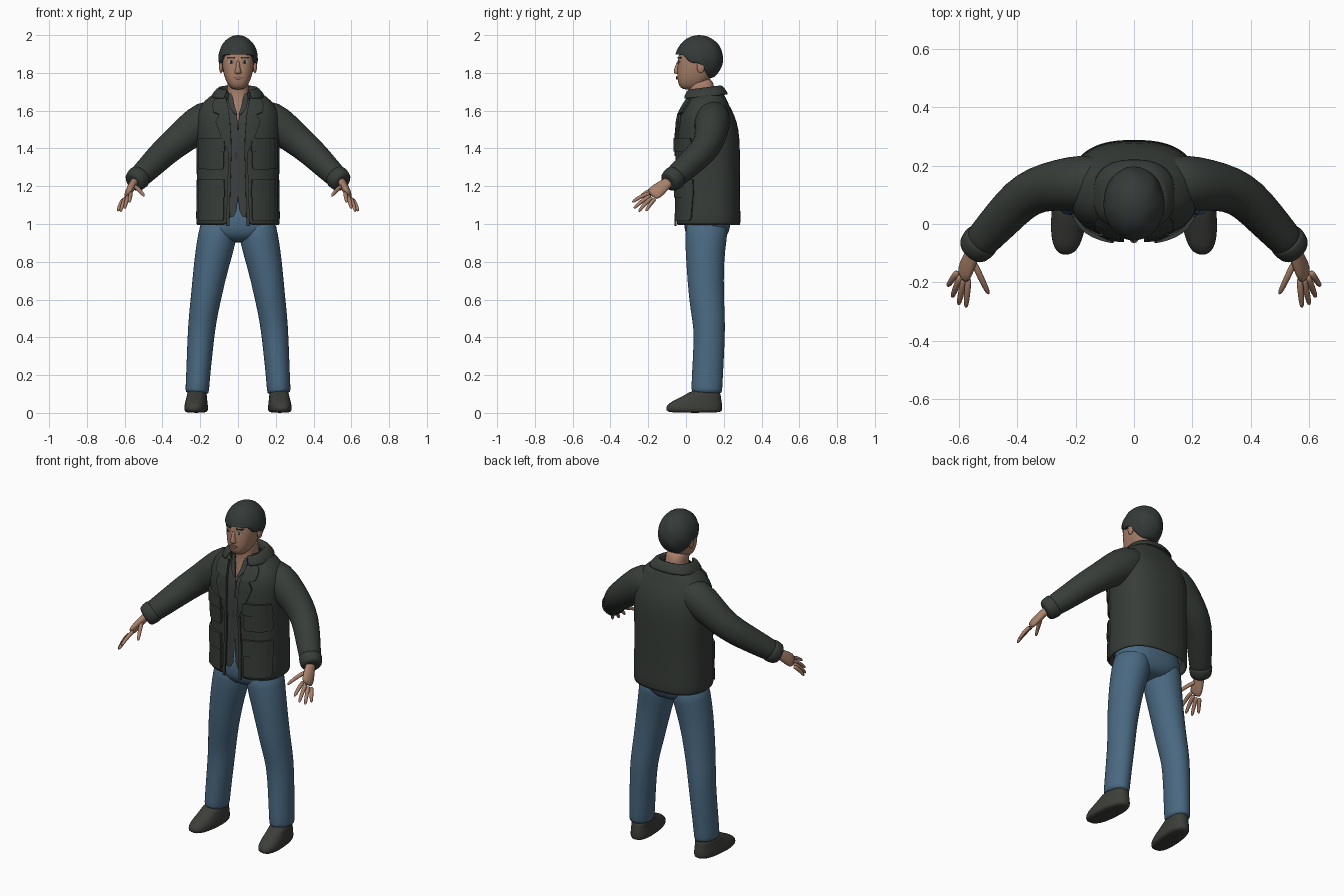
import bpy, bmesh, math
from mathutils import Vector

if "Cube" in bpy.data.objects:
    bpy.data.objects.remove(bpy.data.objects["Cube"], do_unlink=True)

N = 2.5  # squareness of horizontal cross-sections


def material(name, r, g, b):
    m = bpy.data.materials.new(name)
    m.diffuse_color = (r, g, b, 1)
    m.use_nodes = True
    bsdf = m.node_tree.nodes["Principled BSDF"]
    bsdf.inputs["Base Color"].default_value = (r, g, b, 1)
    bsdf.inputs["Roughness"].default_value = 0.8
    return m


JACKET = material("jacket dark green", .038, .046, .039)
SHIRT = material("shirt grey", .046, .052, .048)
JEANS = material("jeans blue", .068, .14, .22)
SKIN = material("skin", .40, .22, .145)
HAIR = material("hair dark", .035, .043, .040)
SHOE = material("shoe dark olive", .046, .049, .041)
LIPS = material("lips", .30, .13, .095)
EYE = material("eye pale", .38, .42, .41)
METAL = material("zip grey", .3, .3, .3)


def finish(name, bm, mat, mirror=False, thick=0, sub=1, smooth=True):
    bmesh.ops.recalc_face_normals(bm, faces=bm.faces[:])
    me = bpy.data.meshes.new(name)
    bm.to_mesh(me)
    bm.free()
    me.materials.append(mat)
    for p in me.polygons:
        p.use_smooth = smooth
    ob = bpy.data.objects.new(name, me)
    bpy.context.collection.objects.link(ob)
    if mirror:
        ob.modifiers.new("Mirror", "MIRROR")
    if thick:
        s = ob.modifiers.new("Solidify", "SOLIDIFY")
        s.thickness, s.offset = thick, 0
    if sub:
        s = ob.modifiers.new("Subdivision", "SUBSURF")
        s.levels = s.render_levels = sub
    return ob


def bridge(rings, closed=True, cap=True):
    bm = bmesh.new()
    vs = [[bm.verts.new(p) for p in ring] for ring in rings]
    n = len(vs[0])
    for a, b in zip(vs, vs[1:]):
        for i in range(n if closed else n - 1):
            j = (i + 1) % n
            bm.faces.new((a[i], a[j], b[j], b[i]))
    if cap:
        bm.faces.new(vs[0])
        bm.faces.new(vs[-1])
    return bm


def spow(v):
    return math.copysign(abs(v) ** (2 / N), v)


def loft(name, rings, mat, seg=32, cx=0, tilt=0, shear=0, **kw):
    """Horizontal rings (z, front, back, half width[, half gap at the front])."""
    gapped = len(rings[0]) > 4
    out = []
    for z, f, b, rx, *gap in rings:
        a0 = math.asin((gap[0] / rx) ** (N / 2)) if gapped else 0
        steps = seg if gapped else seg - 1
        ring = []
        for i in range(seg):
            a = a0 + (math.tau - 2 * a0) * i / (steps - 1 if gapped else steps + 1)
            s, c = spow(math.sin(a)), spow(math.cos(a))
            y = (f + b) / 2 - (b - f) / 2 * c
            ring.append((cx + rx * s + shear * (.1 - y), y, z - tilt * c))
        out.append(ring)
    bm = bridge(out, not gapped, not gapped)
    return finish(name, bm, mat, **kw)


def tube(name, pts, mat, seg=16, **kw):
    """Elliptical tube through (x, y, z, radius across, radius front to back)."""
    path = [Vector(p[:3]) for p in pts]
    rings = []
    for i, p in enumerate(pts):
        t = (path[min(i + 1, len(pts) - 1)] - path[max(i - 1, 0)]).normalized()
        v = Vector((0, 1, 0))
        v = (v - v.dot(t) * t).normalized()
        u = v.cross(t)
        rings.append([path[i] + u * p[3] * math.cos(k * math.tau / seg)
                      + v * p[4] * math.sin(k * math.tau / seg) for k in range(seg)])
    return finish(name, bridge(rings), mat, **kw)


def lerp(table, z):
    for a, b in zip(table, table[1:]):
        if a[0] <= z <= b[0]:
            t = (z - a[0]) / (b[0] - a[0])
            return [p + (q - p) * t for p, q in zip(a, b)]
    return table[0] if z < table[0][0] else table[-1]


def patch(name, base, rows, mat, lift, thick, mirror=True, cols=6):
    """Plate hugging the front of a loft; rows are (z, x from, x to)."""
    grid = []
    for z, x0, x1 in rows:
        _, f, b, rx, *_ = lerp(base, z)
        row = []
        for i in range(cols + 1):
            x = x0 + (x1 - x0) * i / cols
            w = min(abs(x) / rx, .99)
            row.append((x, (f + b) / 2 - (b - f) / 2 * (1 - w ** N) ** (1 / N) - lift, z))
        grid.append(row)
    return finish(name, bridge(grid, False, False), mat, mirror, thick, 0, False)


def ball(name, centre, radii, mat, shape=None, seg=16, **kw):
    bm = bmesh.new()
    bmesh.ops.create_uvsphere(bm, u_segments=seg * 2, v_segments=seg, radius=1)
    for v in bm.verts:
        v.co = Vector(c + r * k for c, r, k in zip(centre, radii, v.co))
        if shape:
            shape(v)
    return finish(name, bm, mat, **kw)


# Jacket body, open down the front
body = [(.99, -.05, .285, .218, .05), (1.1, -.045, .28, .215, .045),
        (1.25, -.042, .28, .212, .04), (1.4, -.045, .28, .215, .035),
        (1.5, -.045, .275, .218, .04), (1.58, -.03, .25, .215, .045),
        (1.63, -.005, .22, .19, .055), (1.67, .02, .205, .15, .06),
        (1.71, .045, .175, .085, .055)]
loft("jacket_body", body, JACKET, seg=40, thick=.012)
loft("jacket_collar", [(1.67, .0, .165, .083, .05), (1.725, .01, .175, .09, .05),
                       (1.715, -.005, .195, .11, .06), (1.672, -.022, .222, .142, .07)],
     JACKET, tilt=.012, thick=.01)
patch("lapels", body, [(1.36, .034, .042), (1.45, .036, .085), (1.54, .042, .118),
                       (1.58, .046, .098), (1.59, .047, .128), (1.63, .055, .135),
                       (1.66, .062, .12)], JACKET, .012, .012)

# Front facings and pockets with flaps
patch("front_facings", body, [(.99, .045, .062), (1.2, .04, .056), (1.37, .035, .05)],
      JACKET, .008, .01)
for name, low, mid, high in (("chest", 1.29, 1.385, 1.455), ("hip", 1.015, 1.14, 1.235)):
    patch(name + "_pockets", body, [(low, .08, .198), (low + .02, .074, .203),
                                    (mid, .074, .203), (high - .01, .078, .2)],
          JACKET, .008, .018)
    patch(name + "_pocket_flaps", body, [(mid, .072, .206), (mid + .015, .07, .207),
                                         (high, .074, .204)], JACKET, .018, .014)

# Sleeves and cuffs
tube("sleeves", [(.07, .145, 1.59, .075, .08), (.17, .142, 1.555, .107, .1),
                 (.26, .133, 1.488, .093, .088), (.33, .12, 1.43, .082, .08),
                 (.39, .085, 1.38, .077, .075), (.45, .02, 1.32, .07, .07),
                 (.51, -.045, 1.26, .062, .062), (.545, -.085, 1.228, .057, .057)],
     JACKET, seg=20, mirror=True)
tube("cuffs", [(.515, -.048, 1.258, .06, .06), (.522, -.056, 1.25, .067, .066),
               (.55, -.09, 1.222, .061, .06), (.555, -.095, 1.218, .045, .045)],
     JACKET, seg=20, mirror=True)

# Shirt with a V neck and zip pull
shirt = [(1.035, -.035, .26, .195, 0), (1.25, -.028, .26, .19, 0),
         (1.5, -.03, .25, .19, 0), (1.58, -.012, .22, .18, .004),
         (1.63, .012, .2, .15, .02), (1.7, .028, .16, .064, .032)]
loft("shirt", shirt, SHIRT, seg=40)
patch("shirt_collar", shirt, [(1.58, .004, .016), (1.62, .017, .046), (1.69, .032, .055)],
      SHIRT, .008, .006)
patch("zip_pull", shirt, [(1.345, -.014, -.008), (1.38, -.014, -.008)], METAL, .006, .006,
      mirror=False)

# Jeans
loft("jeans_hips", [(.9, .04, .19, .06), (.94, 0, .22, .17), (.98, -.01, .235, .2),
                    (1.03, -.01, .235, .195), (1.12, 0, .22, .17)], JEANS)
tube("jeans_legs", [(.1, .115, 1.03, .095, .115), (.108, .105, .93, .106, .112),
                    (.14, .1, .8, .094, .1), (.171, .108, .6, .08, .093),
                    (.187, .12, .5, .075, .087), (.197, .125, .4, .071, .082),
                    (.211, .113, .2, .064, .083), (.216, .11, .115, .063, .082),
                    (.217, .11, .1, .061, .08)], JEANS, seg=24, mirror=True)

# Shoes
loft("shoes", [(0, -.09, .185, .052), (.012, -.106, .192, .061), (.035, -.108, .193, .061),
               (.06, -.08, .19, .057), (.085, -.02, .185, .052), (.13, .045, .18, .05)],
     SHOE, seg=24, cx=.217, shear=.08, mirror=True)

# Neck and head
loft("neck", [(1.5, 0, .2, .13), (1.6, .006, .18, .1), (1.66, .018, .16, .061),
              (1.72, .018, .15, .056), (1.78, 0, .14, .06)], SKIN)
head = [(1.71, -.015, .05, .025), (1.73, -.038, .09, .05), (1.77, -.047, .13, .07),
        (1.82, -.046, .165, .082), (1.87, -.042, .175, .087),
        (1.92, -.036, .165, .083), (1.96, -.005, .13, .055)]
loft("head", head, SKIN)
loft("nose", [(1.792, -.052, 0, .017), (1.8, -.066, 0, .021), (1.812, -.066, 0, .016),
              (1.84, -.056, 0, .01), (1.87, -.044, 0, .011)], SKIN, seg=16)
ball("ears", (.09, .078, 1.832), (.011, .022, .034), SKIN, seg=8, mirror=True)

# Face details
patch("eyes", head, [(1.851, .03, .042), (1.858, .023, .051), (1.865, .028, .046)],
      EYE, .003, .004)
patch("irises", head, [(1.852, .033, .042), (1.865, .033, .042)], HAIR, .005, .004)
patch("eyebrows", head, [(1.876, .02, .054), (1.884, .017, .058)], HAIR, .003, .006)
patch("lips", head, [(1.766, 0, .012), (1.774, 0, .027), (1.782, 0, .012)], LIPS, .003, .006)

# Hair: a lumpy cap trimmed along the hairline
hairline = [(-.1, 1.9), (-.01, 1.895), (.02, 1.855), (.08, 1.85), (.115, 1.775), (.2, 1.765)]


def trim(v):
    x, y, z = v.co
    a = math.atan2(y - .07, x)
    k = 1 + .018 * math.sin(7 * a + 40 * z) * math.sin(30 * z)
    v.co = (x * k, .07 + (y - .07) * k, max(z, lerp(hairline, y)[1]))


ball("hair", (0, .07, 1.875), (.105, .127, .125), HAIR, trim, seg=24)

# Hands
tube("palms", [(.54, -.075, 1.235, .024, .028), (.556, -.11, 1.21, .022, .032),
               (.574, -.15, 1.178, .021, .042), (.588, -.185, 1.148, .016, .04)],
     SKIN, mirror=True)
fingers = {"index": ((.566, -.182, 1.166), (.575, -.285, 1.115)),
           "middle": ((.58, -.182, 1.152), (.6, -.276, 1.082)),
           "ring": ((.593, -.176, 1.142), (.622, -.25, 1.065)),
           "little": ((.603, -.162, 1.134), (.637, -.212, 1.068)),
           "thumb": ((.552, -.125, 1.202), (.497, -.24, 1.148))}
for name, (root, tip) in fingers.items():
    root, tip = Vector(root), Vector(tip)
    bend = Vector((0, 0, .008))
    pts = [(*(root.lerp(tip, t) + bend * math.sin(math.pi * t)), r, r)
           for t, r in ((0, .012), (.35, .0125), (.7, .011), (.93, .009), (1, .004))]
    tube(name + "_fingers", pts, SKIN, seg=8, mirror=True)
